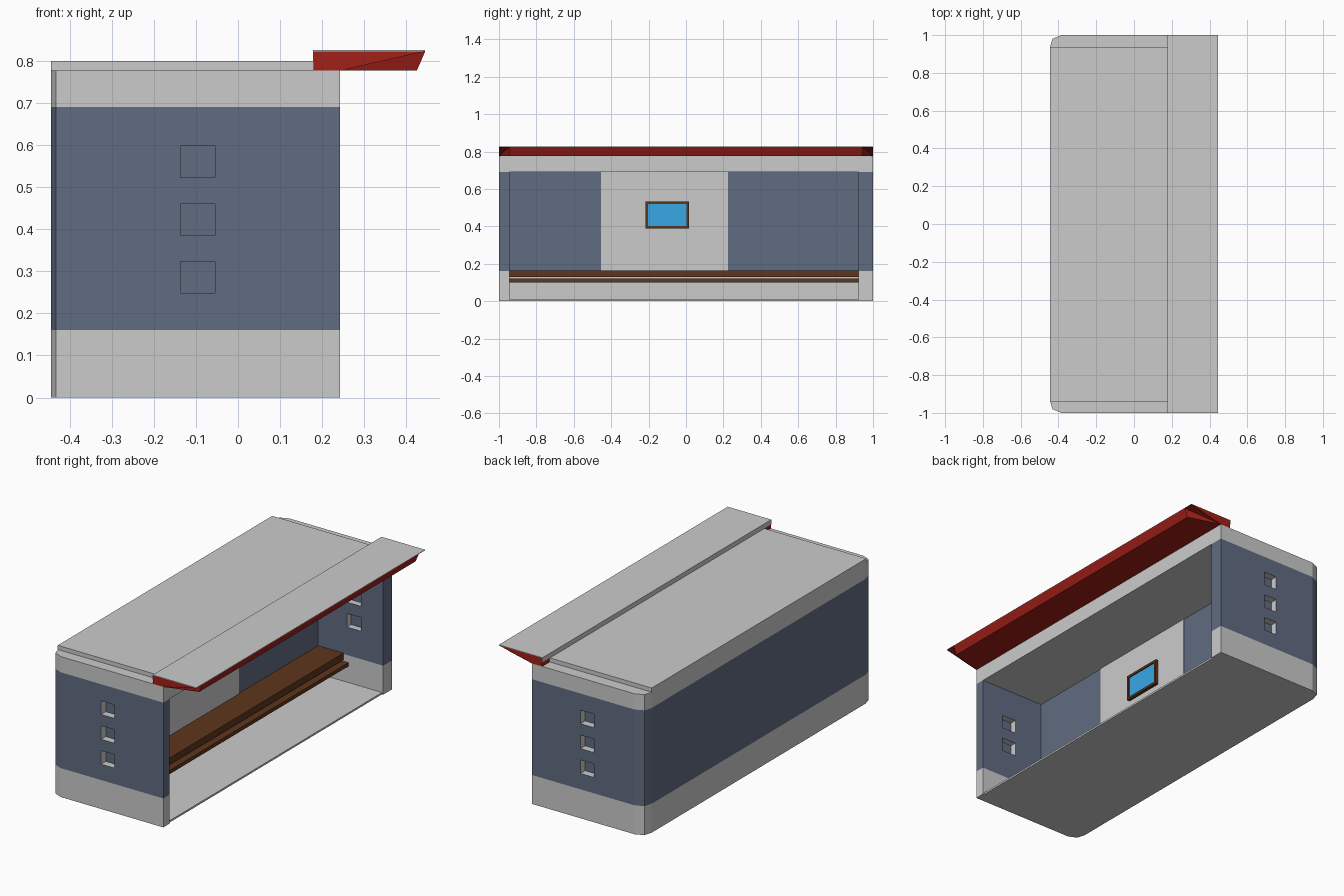
import bpy, bmesh

if "Cube" in bpy.data.objects:
    bpy.data.objects.remove(bpy.data.objects["Cube"])

def mat(name, r, g, b):
    m = bpy.data.materials.new(name)
    m.diffuse_color = (r, g, b, 1)
    m.use_nodes = True
    m.node_tree.nodes["Principled BSDF"].inputs["Base Color"].default_value = m.diffuse_color
    return m

BLUE = mat("slate_blue", .12, .15, .22)
BROWN = mat("wood_brown", .11, .036, .012)
RED = mat("canopy_red", .36, .014, .009)
SCREEN = mat("screen_blue", .04, .39, .78)
GREY = mat("recess_grey", .7, .7, .7)

def finish(name, bm, material=None):
    bmesh.ops.recalc_face_normals(bm, faces=bm.faces)
    me = bpy.data.meshes.new(name)
    bm.to_mesh(me)
    bm.free()
    if material:
        me.materials.append(material)
    ob = bpy.data.objects.new(name, me)
    bpy.context.collection.objects.link(ob)
    return ob

def prism(name, outline, z0, z1, material=None):
    bm = bmesh.new()
    face = bm.faces.new([bm.verts.new((x, y, z0)) for x, y in outline])
    out = bmesh.ops.extrude_face_region(bm, geom=[face])
    moved = [v for v in out["geom"] if isinstance(v, bmesh.types.BMVert)]
    bmesh.ops.translate(bm, verts=moved, vec=(0, 0, z1 - z0))
    return finish(name, bm, material)

def box(name, x0, x1, y0, y1, z0, z1, material=None):
    return prism(name, [(x0, y0), (x1, y0), (x1, y1), (x0, y1)], z0, z1, material)

# Plan outlines: rear corners chamfered, front open as a bay
FRONT, WALL, Y0, Y1 = .243, -.155, -.945, .922
rear = [(-.385, 1), (-.432, .98), (-.445, .935), (-.445, -.935), (-.432, -.98), (-.385, -1)]
full = [(FRONT, 1)] + rear + [(FRONT, -1)]
bay = full + [(FRONT, Y0), (WALL, Y0), (WALL, Y1), (FRONT, Y1)]

# Body in three colour bands, with floor and roof
prism("lower_wall", bay, 0, .16)
middle = prism("middle_wall", bay, .16, .69, BLUE)
prism("upper_fascia", full, .69, .777)
box("floor", WALL, .236, Y0, Y1, 0, .01)
box("roof_slab", -.445, .181, -.94, .935, .777, .8)

# Square recesses in both faces of the end walls
middle.data.materials.append(GREY)

def recess(name, x0, x1, y0, y1, z0, z1):
    c = box(name, x0, x1, y0, y1, z0, z1, BLUE)
    c.data.materials.append(GREY)
    for p in c.data.polygons:
        p.material_index = 0 if abs(p.normal.y) > .5 else 1
    c.hide_render = True
    c.hide_viewport = True
    c.display_type = 'WIRE'
    m = middle.modifiers.new(name, 'BOOLEAN')
    m.operation = 'DIFFERENCE'
    m.solver = 'EXACT'
    m.object = c

for side in (-1, 1):
    tag = "front" if side < 0 else "back"
    for i in range(3):
        z = .248 + .1375 * i
        ys = sorted((side * .96, side * 1.05))
        recess(f"{tag}_outer_recess_cutter_{i}", -.137, -.055, *ys, z, z + .075)
    inner = Y0 if side < 0 else Y1
    for i in range(2):
        z = .315 + .1375 * i
        ys = sorted((inner + side * .035, inner - side * .03))
        recess(f"{tag}_inner_recess_cutter_{i}", .022, .108, *ys, z, z + .075)

# Canopy: solid with slanted front and folded underside corners
bm = bmesh.new()
T, B = .823, .777
rows = []
for s in (-1, 1):
    pts = dict(bt=(.18, s, T), bb=(.18, s, B), m=(FRONT, s, B),
               lip=(.425, s * .945, B), edge=(.445, s * .945, T), tip=(.445, s, T))
    rows.append({k: bm.verts.new(p) for k, p in pts.items()})
a, b = rows
for r in rows:
    for keys in (("bt", "bb", "m", "tip"), ("tip", "edge", "m"), ("edge", "lip", "m")):
        bm.faces.new([r[k] for k in keys])
bm.faces.new([a["bt"], a["bb"], b["bb"], b["bt"]])
bm.faces.new([a["edge"], b["edge"], b["lip"], a["lip"]])
bm.faces.new([a["bb"], a["m"], a["lip"], b["lip"], b["m"], b["bb"]])
bm.faces.new([a["bt"], a["tip"], a["edge"], b["edge"], b["tip"], b["bt"]])
finish("canopy", bm, RED)
box("canopy_top", .18, .445, -1, 1, T, .826)
box("canopy_back_trim", .178, .18, -1, 1, .8, .826)

# Bench seat and lower rail
box("bench_seat", WALL, 0, Y0, Y1, .128, .165, BROWN)
box("bench_rail", WALL, .03, Y0, Y1, .1, .12, BROWN)

# Grey back panel with framed display
box("back_panel", WALL, WALL + .003, -.455, .225, .16, .69)
X = WALL + .003
box("display_screen", X, X + .012, -.205, .005, .4, .52, SCREEN)
for n, ys, zs in (("left", (-.217, -.204), (.388, .532)), ("right", (.004, .017), (.388, .532)),
                  ("bottom", (-.204, .004), (.388, .401)), ("top", (-.204, .004), (.519, .532))):
    box(f"display_frame_{n}", X, X + .018, *ys, *zs, BROWN)
for o in bpy.data.objects:
    for p in o.data.polygons:
        p.use_smooth = False
